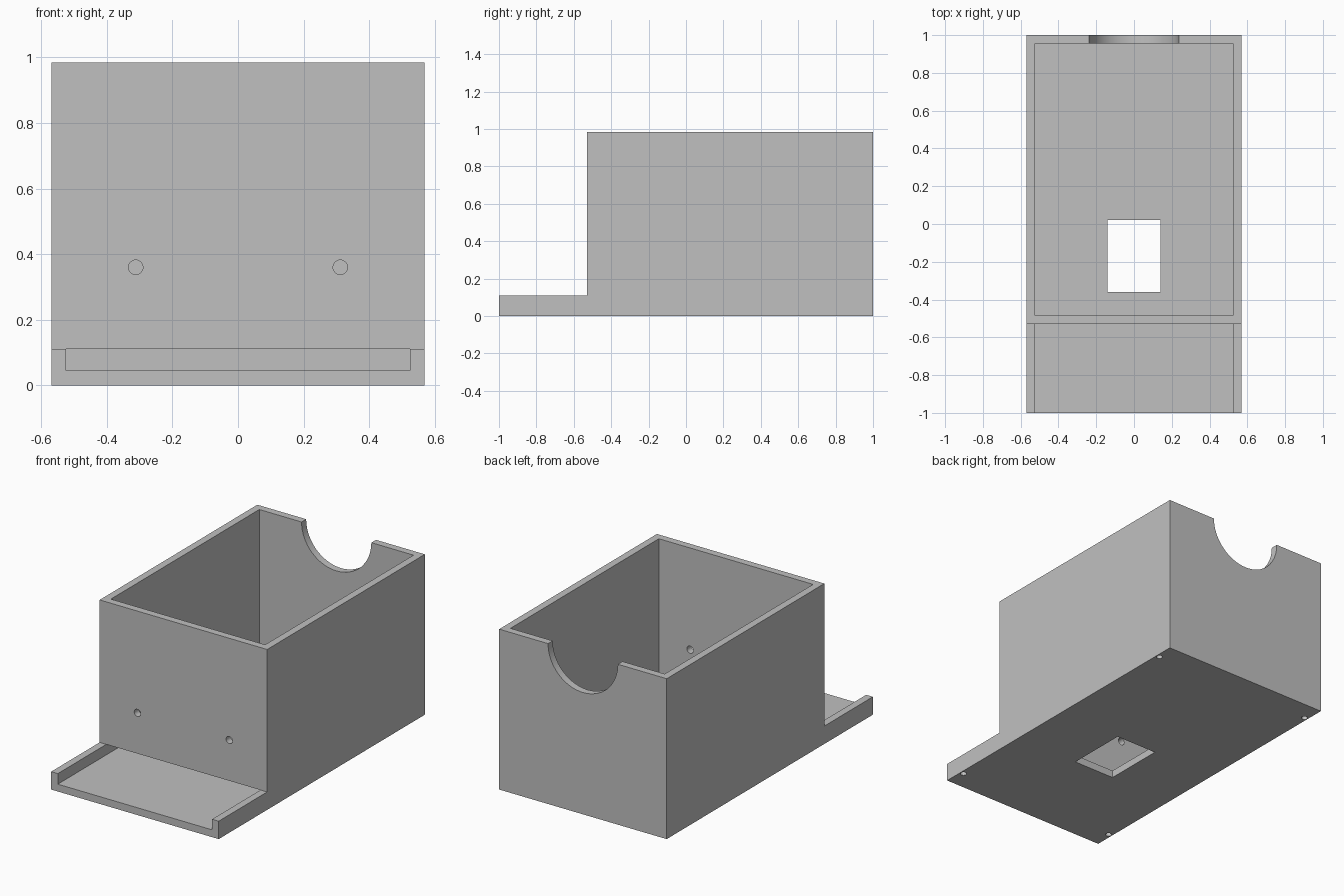
import bpy, bmesh
from math import pi
from mathutils import Matrix, Vector

default = bpy.data.objects.get("Cube")
if default:
    bpy.data.objects.remove(default)

HALF_W, TOP, WALL = 0.569, 0.985, 0.045
RAIL = 0.11                  # height of the tray rails and of the slot under the front wall
FRONT_WALL = -0.53           # outer face of the front wall
FRONT_IN, BACK_IN = FRONT_WALL + WALL, 1 - WALL

grey = bpy.data.materials.new("plain grey")
grey.use_nodes = True
colour = (0.53, 0.53, 0.53, 1)
grey.diffuse_color = colour
grey.node_tree.nodes["Principled BSDF"].inputs["Base Color"].default_value = colour


def add_object(name, bm):
    bmesh.ops.recalc_face_normals(bm, faces=bm.faces)
    mesh = bpy.data.meshes.new(name)
    bm.to_mesh(mesh)
    bm.free()
    mesh.materials.append(grey)
    obj = bpy.data.objects.new(name, mesh)
    bpy.context.collection.objects.link(obj)
    return obj


def side_profile(name, points, half_width):
    """Extrude a y-z outline across the width."""
    bm = bmesh.new()
    face = bm.faces.new([bm.verts.new((-half_width, y, z)) for y, z in points])
    extruded = bmesh.ops.extrude_face_region(bm, geom=[face])["geom"]
    verts = [v for v in extruded if isinstance(v, bmesh.types.BMVert)]
    bmesh.ops.translate(bm, verts=verts, vec=(2 * half_width, 0, 0))
    return add_object(name, bm)


def cylinder(name, centre, radius, length, upright=False, sides=32):
    bm = bmesh.new()
    turn = Matrix() if upright else Matrix.Rotation(pi / 2, 4, "X")
    bmesh.ops.create_cone(bm, cap_ends=True, segments=sides, radius1=radius, radius2=radius,
                          depth=length, matrix=Matrix.Translation(Vector(centre)) @ turn)
    return add_object(name, bm)


# Solid body: tall box with a low tray in front
box = side_profile("open_box", [(-1, 0), (1, 0), (1, TOP), (FRONT_WALL, TOP),
                                (FRONT_WALL, RAIL), (-1, RAIL)], HALF_W)

# Cavity, slot under the front wall and tray recess
cutters = [side_profile("cavity_cutter", [
    (-1.1, WALL), (BACK_IN, WALL), (BACK_IN, 1.1), (FRONT_IN, 1.1), (FRONT_IN, RAIL),
    (FRONT_WALL, RAIL), (FRONT_WALL - 0.02, 0.2), (-1.1, 0.2)], HALF_W - WALL)]

# Rectangular opening in the floor
cutters.append(side_profile("floor_opening_cutter", [
    (-0.36, -0.1), (0.02, -0.1), (0.02, 0.3), (-0.36, 0.3)], 0.14))

# Half-round notch in the back wall
cutters.append(cylinder("back_notch_cutter", (0, 1, TOP), 0.237, 0.3, sides=64))

# Front wall holes and blind holes in the underside corners
for side in (-1, 1):
    cutters.append(cylinder("front_hole_cutter", (side * 0.312, FRONT_WALL, 0.36), 0.022, 0.2))
    for y in (-0.88, 0.88):
        cutters.append(cylinder("corner_hole_cutter", (side * 0.547, y, 0), 0.018, 0.14, True, 24))

# Cut everything, bake the result and drop the cutters
for cutter in cutters:
    cutter.hide_render = True
    cut = box.modifiers.new(cutter.name, "BOOLEAN")
    cut.operation, cut.solver, cut.object = "DIFFERENCE", "EXACT", cutter

bpy.context.view_layer.update()
result = bpy.data.meshes.new_from_object(box.evaluated_get(bpy.context.evaluated_depsgraph_get()))
box.modifiers.clear()
box.data = result
for cutter in cutters:
    bpy.data.objects.remove(cutter)

# Smooth only the round cuts
bpy.ops.object.select_all(action="DESELECT")
box.select_set(True)
bpy.context.view_layer.objects.active = box
bpy.ops.object.shade_smooth_by_angle(angle=pi / 6)
